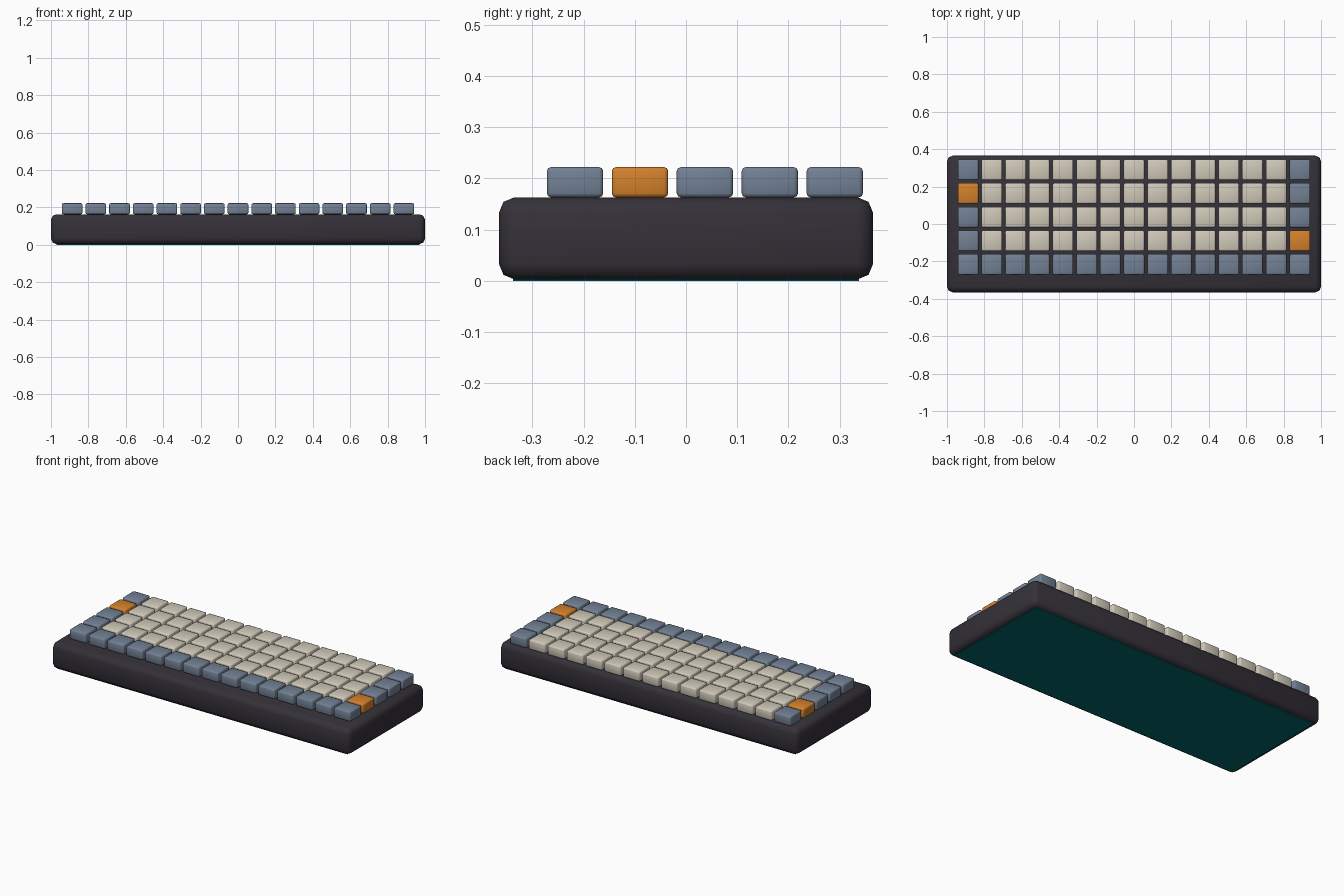
import bpy, bmesh
from math import radians

if "Cube" in bpy.data.objects:
    bpy.data.objects.remove(bpy.data.objects["Cube"])

PITCH, KEY, COLS, ROWS = 0.1267, 0.11, 15, 5
KEY_Z0, KEY_Z1 = 0.163, 0.222


def material(name, rgb):
    m = bpy.data.materials.new(name)
    m.diffuse_color = (*rgb, 1)
    m.use_nodes = True
    m.node_tree.nodes["Principled BSDF"].inputs["Base Color"].default_value = m.diffuse_color
    return m


def rounded_box(name, size, bevel, mat, segments=2):
    """Mesh of a box centred on the origin with rounded edges."""
    bm = bmesh.new()
    bmesh.ops.create_cube(bm, size=1)
    bmesh.ops.scale(bm, vec=size, verts=bm.verts)
    if bevel:
        bmesh.ops.bevel(bm, geom=bm.edges[:], offset=bevel, segments=segments,
                        profile=0.5, affect='EDGES')
    mesh = bpy.data.meshes.new(name)
    bm.to_mesh(mesh)
    bm.free()
    mesh.materials.append(mat)
    return mesh


def place(name, mesh, loc):
    ob = bpy.data.objects.new(name, mesh)
    ob.location = loc
    bpy.context.collection.objects.link(ob)
    return ob


def smooth(ob, angle):
    bpy.ops.object.select_all(action='DESELECT')
    ob.select_set(True)
    bpy.context.view_layer.objects.active = ob
    bpy.ops.object.shade_smooth_by_angle(angle=radians(angle))


dark = material("case_dark", (0.035, 0.03, 0.04))
teal = material("underglow_teal", (0.0, 0.13, 0.15))
cream = material("key_cream", (0.64, 0.59, 0.49))
slate = material("key_slate", (0.17, 0.22, 0.30))
orange = material("key_orange", (0.66, 0.22, 0.025))

# Case
case = place("case", rounded_box("case", (2.0, 0.73, 0.16), 0.03, dark), (0, 0, 0.083))
smooth(case, 60)

# Thin glowing strip plate under the case
place("underglow_plate", rounded_box("underglow_plate", (1.94, 0.676, 0.006), 0, teal), (0, 0, 0.003))

# Keycaps: one shared mesh per colour
size = (KEY, KEY, KEY_Z1 - KEY_Z0)
caps = {n: rounded_box("keycap_" + n, size, 0.008, m)
        for n, m in (("cream", cream), ("slate", slate), ("orange", orange))}
done = set()
for row in range(ROWS):            # row 0 is the front row
    for col in range(COLS):
        kind = "cream"
        if row == 0 or col in (0, COLS - 1):
            kind = "slate"
        if (row, col) in ((3, 0), (1, COLS - 1)):
            kind = "orange"
        ob = place(f"keycap_{row}_{col}", caps[kind],
                   ((col - 7) * PITCH, -0.2165 + row * PITCH, (KEY_Z0 + KEY_Z1) / 2))
        if kind not in done:
            smooth(ob, 60)
            done.add(kind)
